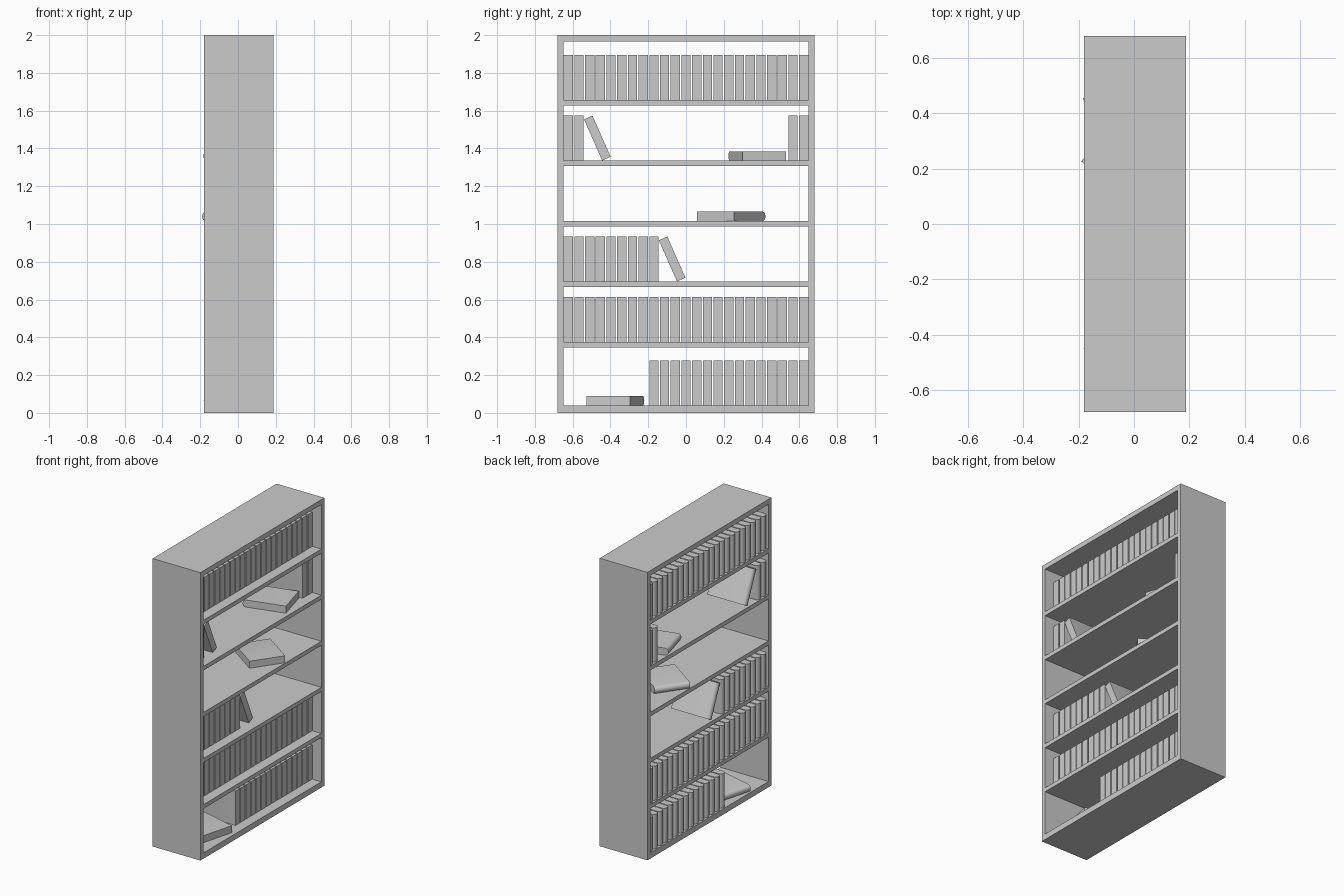
import bpy, bmesh
from math import sin, cos, pi, radians
from mathutils import Matrix, Vector

cube = bpy.data.objects.get("Cube")
if cube:
    bpy.data.objects.remove(cube)

grey = bpy.data.materials.new("light grey")
grey.use_nodes = True
grey.diffuse_color = (0.6, 0.6, 0.6, 1)
grey.node_tree.nodes["Principled BSDF"].inputs["Base Color"].default_value = (0.6, 0.6, 0.6, 1)

X0, X1, Y = -0.18, 0.187, 0.68      # case depth and half width
WALL = 0.032
INNER = Y - WALL
HEIGHT, DEPTH, THICK = 0.238, 0.29, 0.049   # one book
FORE_X = 0.117                      # fore-edge of shelved books


def add(name, mesh, matrix=Matrix()):
    obj = bpy.data.objects.new(name, mesh)
    bpy.context.collection.objects.link(obj)
    obj.matrix_world = matrix
    return obj


def board(name, y0, y1, z0, z1):
    mesh = bpy.data.meshes.new(name)
    bm = bmesh.new()
    bmesh.ops.create_cube(bm, size=1)
    bmesh.ops.scale(bm, vec=(X1 - X0, y1 - y0, z1 - z0), verts=bm.verts)
    bmesh.ops.translate(bm, vec=((X0 + X1) / 2, (y0 + y1) / 2, (z0 + z1) / 2), verts=bm.verts)
    bm.to_mesh(mesh)
    bm.free()
    mesh.materials.append(grey)
    return add(name, mesh)


def book_mesh():
    # Block with a rounded spine towards -x, extruded upwards
    r, bulge = THICK / 2, 0.022
    outline = [(0, 0), (0, THICK)]
    for i in range(9):
        a = pi * i / 8
        outline.append((-DEPTH + bulge - bulge * sin(a), r + r * cos(a)))
    bm = bmesh.new()
    base = bm.faces.new([bm.verts.new((x, y, 0)) for x, y in outline])
    top = bmesh.ops.extrude_face_region(bm, geom=[base])["geom"]
    bmesh.ops.translate(bm, vec=(0, 0, HEIGHT), verts=[v for v in top if isinstance(v, bmesh.types.BMVert)])
    bmesh.ops.recalc_face_normals(bm, faces=bm.faces)
    for f in bm.faces:
        f.smooth = len(f.verts) == 4
    for e in bm.edges:
        e.smooth = e.calc_face_angle(0) < radians(35)
    mesh = bpy.data.meshes.new("book")
    bm.to_mesh(mesh)
    bm.free()
    mesh.materials.append(grey)
    return mesh


# Case: sides, top, bottom and shelves
board("right_side_panel", -Y, -INNER, 0, 2)
board("left_side_panel", INNER, Y, 0, 2)
board("top_panel", -INNER, INNER, 1.965, 2)
board("bottom_panel", -INNER, INNER, 0, 0.04)
shelf_tops = [0.04, 0.376, 0.696, 1.016, 1.336, 1.656]
for top in shelf_tops[1:]:
    board("shelf", -INNER, INNER, top - 0.029, top)

# Standing books fill numbered slots on each shelf
BOOK = book_mesh()
SLOTS = 23
pitch = (2 * INNER - THICK) / (SLOTS - 1)
filled = {
    0: range(8, SLOTS),
    1: range(SLOTS),
    2: range(9),
    4: [0, 1, SLOTS - 2, SLOTS - 1],
    5: range(SLOTS),
}
for level, slots in filled.items():
    for i in slots:
        add("standing_book", BOOK, Matrix.Translation((FORE_X, -INNER + i * pitch, shelf_tops[level])))

# Books leaning on the end of a row
for level, foot in ((2, -0.048), (4, -0.444)):
    add("leaning_book", BOOK,
        Matrix.Translation((FORE_X, foot, shelf_tops[level])) @ Matrix.Rotation(radians(23.7), 4, "X"))

# Books lying flat, given by nearest corner, turn and direction
for level, x, y, turn, side in ((0, 0.16, -0.296, 15, -1), (3, 0.184, 0.254, 35, -1), (4, 0.158, 0.30, 15, 1)):
    c, s = cos(radians(turn)), sin(radians(turn))
    rot = Matrix(((c, side * s, 0), (0, 0, -side), (-s, side * c, 0))).transposed().to_4x4()
    z = shelf_tops[level] + (THICK if side > 0 else 0)
    add("lying_book", BOOK, Matrix.Translation(Vector((x, y, z))) @ rot)
